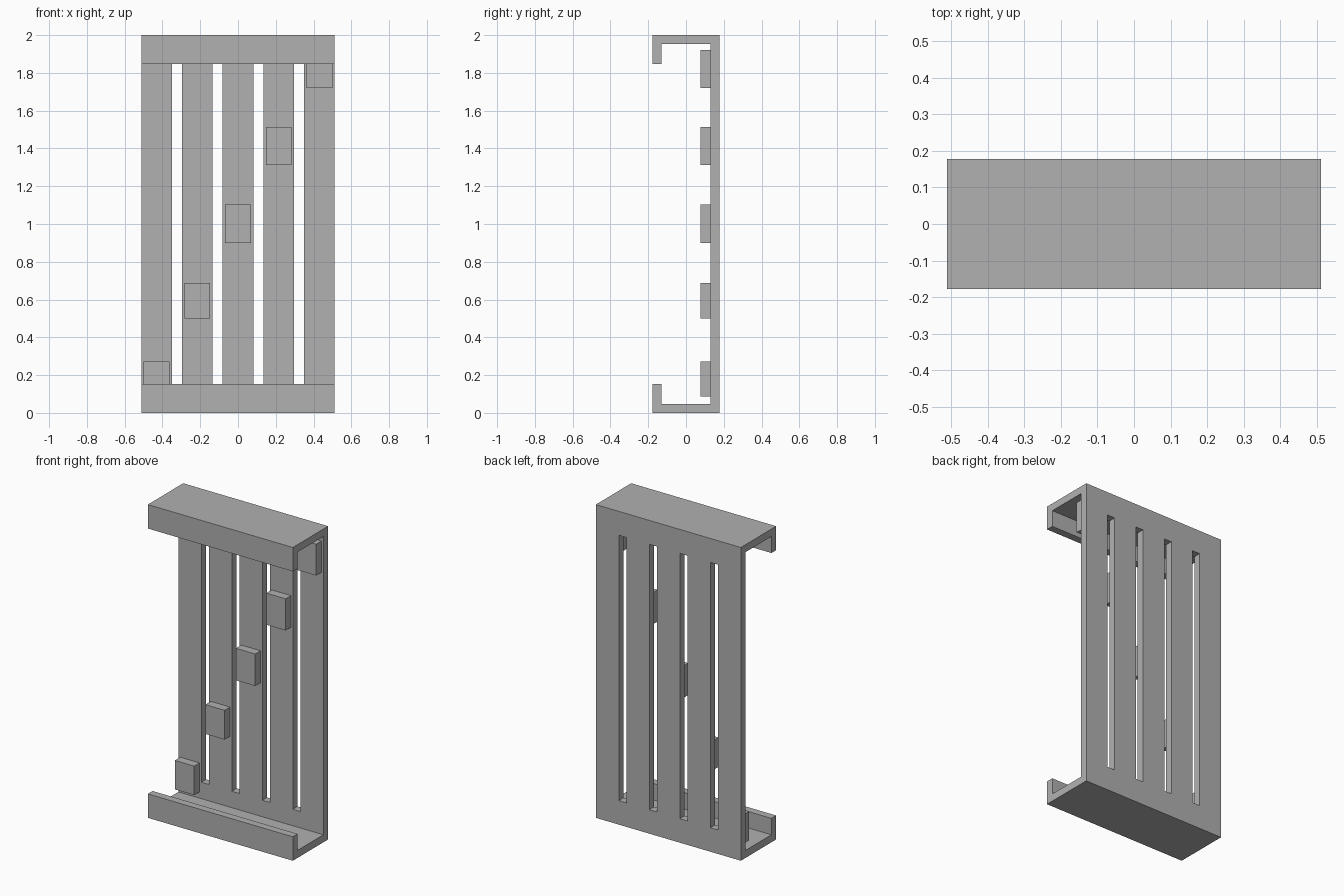
import bpy
import bmesh
from mathutils import Matrix

if "Cube" in bpy.data.objects:
    bpy.data.objects.remove(bpy.data.objects["Cube"], do_unlink=True)

HALF_W, HALF_D, HEIGHT = 0.512, 0.178, 2.0
WALL, LIP = 0.048, 0.153
PITCH, GAP = 0.2155, 0.054

grey = bpy.data.materials.new("mid grey")
grey.use_nodes = True
colour = (0.44, 0.44, 0.44, 1)
grey.diffuse_color = colour
grey.node_tree.nodes["Principled BSDF"].inputs["Base Color"].default_value = colour


def finish(name, bm):
    bmesh.ops.recalc_face_normals(bm, faces=bm.faces[:])
    mesh = bpy.data.meshes.new(name)
    bm.to_mesh(mesh)
    bm.free()
    mesh.materials.append(grey)
    obj = bpy.data.objects.new(name, mesh)
    bpy.context.collection.objects.link(obj)
    return obj


def add_box(bm, low, high):
    size = [b - a for a, b in zip(low, high)]
    centre = [(a + b) / 2 for a, b in zip(low, high)]
    bmesh.ops.create_cube(
        bm, size=1, matrix=Matrix.Translation(centre) @ Matrix.Diagonal((*size, 1)))


# C-shaped channel: half of the section, mirrored top to bottom
front, back = -HALF_D, HALF_D
lower = [(back, 0), (front, 0), (front, LIP), (front + WALL, LIP),
         (front + WALL, WALL), (back - WALL, WALL)]
section = lower + [(y, HEIGHT - z) for y, z in reversed(lower)]
bm = bmesh.new()
face = bm.faces.new([bm.verts.new((-HALF_W, y, z)) for y, z in section])
extruded = bmesh.ops.extrude_face_region(bm, geom=[face])
new_verts = [v for v in extruded["geom"] if isinstance(v, bmesh.types.BMVert)]
bmesh.ops.translate(bm, verts=new_verts, vec=(2 * HALF_W, 0, 0))
frame = finish("slotted_frame", bm)

# Four upright slots cut through the back wall
bm = bmesh.new()
for i in range(4):
    x = (i - 1.5) * PITCH
    add_box(bm, (x - GAP / 2, 0, LIP), (x + GAP / 2, 0.4, HEIGHT - LIP))
cutter = finish("slot_cutter", bm)
cutter.hide_render = True
cut = frame.modifiers.new("slots", 'BOOLEAN')
cut.operation = 'DIFFERENCE'
cut.solver = 'EXACT'
cut.object = cutter
bpy.context.view_layer.objects.active = frame
bpy.ops.object.modifier_apply(modifier=cut.name)
bpy.data.objects.remove(cutter, do_unlink=True)

# Blocks climbing diagonally, one on each slat
spans = [(0.088, 0.273), (0.5, 0.687), (0.9, 1.104), (1.312, 1.514), (1.72, 1.92)]
for i, (bottom, top) in enumerate(spans):
    x = (i - 2) * PITCH
    bm = bmesh.new()
    add_box(bm, (x - 0.068, 0.076, bottom), (x + 0.068, back - WALL, top))
    finish(f"slat_block_{i + 1}", bm)
